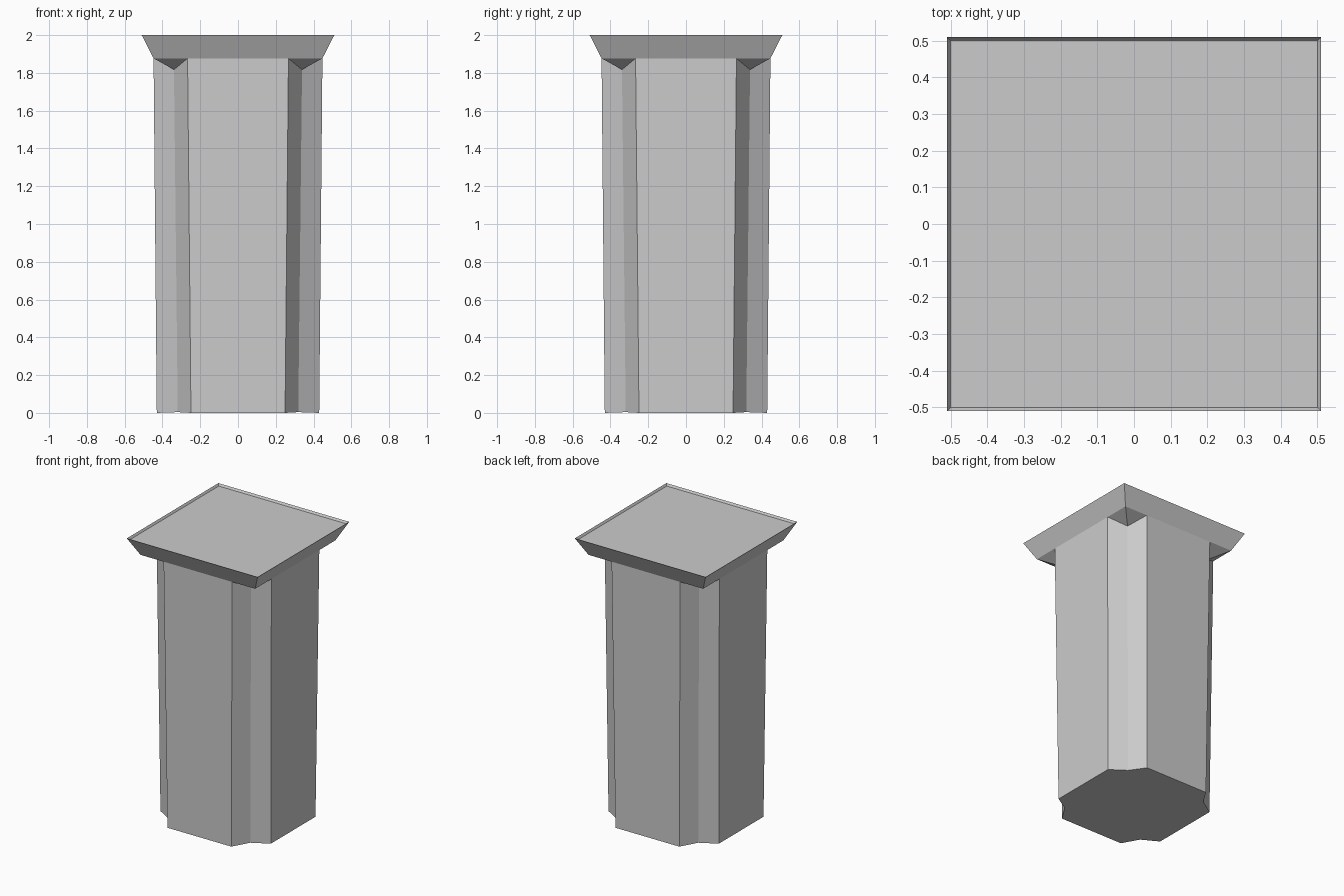
import bpy, bmesh

if "Cube" in bpy.data.objects:
    bpy.data.objects.remove(bpy.data.objects["Cube"])


def make_object(name, bm):
    bmesh.ops.recalc_face_normals(bm, faces=bm.faces)
    mesh = bpy.data.meshes.new(name)
    bm.to_mesh(mesh)
    bm.free()
    obj = bpy.data.objects.new(name, mesh)
    bpy.context.collection.objects.link(obj)
    return obj


def bridge(bm, lower, upper):
    n = len(lower)
    for i in range(n):
        j = (i + 1) % n
        bm.faces.new((lower[i], lower[j], upper[j], upper[i]))


def quarter_turns(points):
    # repeat the points of one corner around all four corners
    ring = []
    for _ in range(4):
        ring += points
        points = [(-y, x, z) for x, y, z in points]
    return ring


def notched_corner(half, flat, notch, z, notch_z):
    return [(half, flat, z), (notch, notch, notch_z), (flat, half, z)]


CAP_Z = 1.877

# Column shaft: slightly flared, with a V groove down every corner,
# closed at the top by sloping soffits that reach out to the cap corners
bm = bmesh.new()
low = [bm.verts.new(p) for p in quarter_turns(notched_corner(0.43, 0.249, 0.319, 0, 0.004))]
high = [bm.verts.new(p) for p in quarter_turns(notched_corner(0.447, 0.267, 0.339, CAP_Z, 1.817))]
bm.faces.new(low)
bridge(bm, low, high)
for k in range(0, 12, 3):
    a, notch, b = high[k:k + 3]
    tip = bm.verts.new(quarter_turns([(0.447, 0.447, CAP_Z)])[k // 3])
    bm.faces.new((a, notch, tip))
    bm.faces.new((notch, b, tip))
make_object("column_shaft", bm)

# Cap: flared square slab with a thin raised lip around the top panel
bm = bmesh.new()
rings = [[bm.verts.new(p) for p in quarter_turns([(h, h, z)])]
         for h, z in ((0.447, CAP_Z), (0.51, 2.0), (0.501, 1.985))]
for lower, upper in zip(rings, rings[1:]):
    bridge(bm, lower, upper)
bm.faces.new(rings[-1])
make_object("column_cap", bm)
